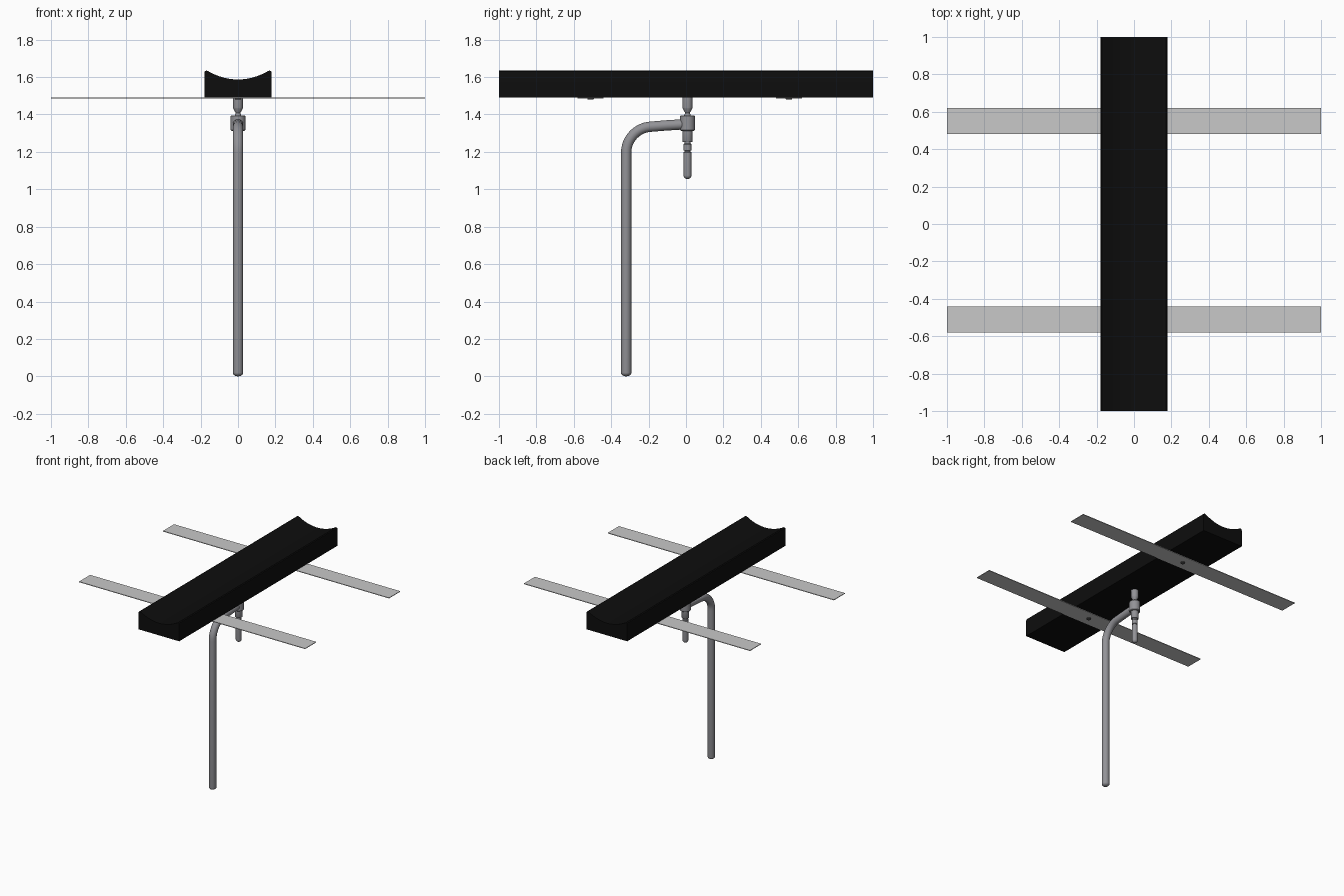
import bpy, bmesh, math
from mathutils import Vector

if "Cube" in bpy.data.objects:
    bpy.data.objects.remove(bpy.data.objects["Cube"])


def material(name, colour):
    m = bpy.data.materials.new(name)
    m.diffuse_color = (*colour, 1)
    m.use_nodes = True
    m.node_tree.nodes["Principled BSDF"].inputs["Base Color"].default_value = m.diffuse_color
    return m


BLACK = material("black foam", (0.004, 0.004, 0.004))
METAL = material("grey metal", (0.29, 0.29, 0.31))
STRAP = material("light grey strap", (0.58, 0.58, 0.58))
DARK = material("dark screw", (0.08, 0.08, 0.08))


def finish(name, bm, mat, angle=35):
    bmesh.ops.recalc_face_normals(bm, faces=bm.faces[:])
    me = bpy.data.meshes.new(name)
    bm.to_mesh(me)
    bm.free()
    me.materials.append(mat)
    ob = bpy.data.objects.new(name, me)
    bpy.context.collection.objects.link(ob)
    bpy.ops.object.select_all(action='DESELECT')
    ob.select_set(True)
    bpy.context.view_layer.objects.active = ob
    bpy.ops.object.shade_smooth_by_angle(angle=math.radians(angle))
    return ob


def sweep(name, pts, mat, tangent=None, n=32):
    """Round body through (y, z, radius) points in the x = 0 plane."""
    bm = bmesh.new()
    rings = []
    for i, (y, z, r) in enumerate(pts):
        a, b = pts[max(i - 1, 0)], pts[min(i + 1, len(pts) - 1)]
        t = tangent or Vector((0, b[0] - a[0], b[1] - a[1])).normalized()
        u, v = Vector((1, 0, 0)), t.cross(Vector((1, 0, 0)))
        rings.append([bm.verts.new(Vector((0, y, z)) + r * (
            u * math.cos(2 * math.pi * k / n) + v * math.sin(2 * math.pi * k / n)))
            for k in range(n)])
    for p, q in zip(rings, rings[1:]):
        for k in range(n):
            j = (k + 1) % n
            bm.faces.new((p[k], p[j], q[j], q[k]))
    bm.faces.new(rings[0])
    bm.faces.new(rings[-1])
    return finish(name, bm, mat)


def lathe(name, y, profile, mat):
    return sweep(name, [(y, z, r) for r, z in profile], mat, Vector((0, 0, 1)))


def round_end(z, r, height):
    return [(r * math.sin(a) + 0.0005, z + height * (1 - math.cos(a)))
            for a in (math.pi / 2 * i / 6 for i in range(7))]


# Long pad with a cradle-shaped top
half = [(0.18, 1.49), (0.18, 1.622), (0.177, 1.631), (0.17, 1.635), (0.162, 1.633)]
for i in range(13):
    x = 0.15 * (1 - i / 12)
    half.append((x, 1.587 + 0.039 * (x / 0.15) ** 2))
profile = half + [(-x, z) for x, z in reversed(half[:-1])]
bm = bmesh.new()
face = bm.faces.new([bm.verts.new((x, -1, z)) for x, z in profile])
ext = bmesh.ops.extrude_face_region(bm, geom=[face])
bmesh.ops.translate(bm, vec=(0, 2, 0),
                    verts=[g for g in ext["geom"] if isinstance(g, bmesh.types.BMVert)])
finish("pad", bm, BLACK)

# Two flat cross straps, each with a screw head underneath
for side, y in (("front", -0.51), ("back", 0.55)):
    bm = bmesh.new()
    bmesh.ops.create_cube(bm, size=1)
    for v in bm.verts:
        v.co = (v.co.x * 2, v.co.y * 0.14 + y, v.co.z * 0.005 + 1.489)
    finish(side + "_strap", bm, STRAP)
    lathe(side + "_screw", y, [(0.012, 1.479), (0.017, 1.482), (0.017, 1.488)], DARK)

# Bent post with rounded foot
R = 0.0275
path = [(-0.32, z, r) for r, z in round_end(0, R, 0.02)]
path.append((-0.32, 1.19, R))
for i in range(1, 13):
    a = math.radians(87) * i / 12
    path.append((-0.32 + 0.14 * (1 - math.cos(a)), 1.195 + 0.14 * math.sin(a), R))
path += [(-0.10, 1.342, R), (0.0, 1.348, R)]
sweep("post", path, METAL)

# Collar, pivot and hanging handle
PY = 0.008
lathe("collar", PY, [(0.036, 1.313), (0.04, 1.317), (0.04, 1.391), (0.036, 1.395)], METAL)
lathe("upper_pivot", PY, [(0.02, 1.39), (0.012, 1.408), (0.026, 1.432),
                          (0.027, 1.437), (0.027, 1.492)], METAL)
lathe("lower_sleeve", PY, [(0.026, 1.254), (0.028, 1.257), (0.028, 1.32)], METAL)
lathe("handle", PY, round_end(1.055, 0.021, 0.02) +
      [(0.021, 1.198), (0.016, 1.2), (0.016, 1.206), (0.021, 1.208),
       (0.021, 1.24), (0.017, 1.244), (0.017, 1.26)], METAL)
